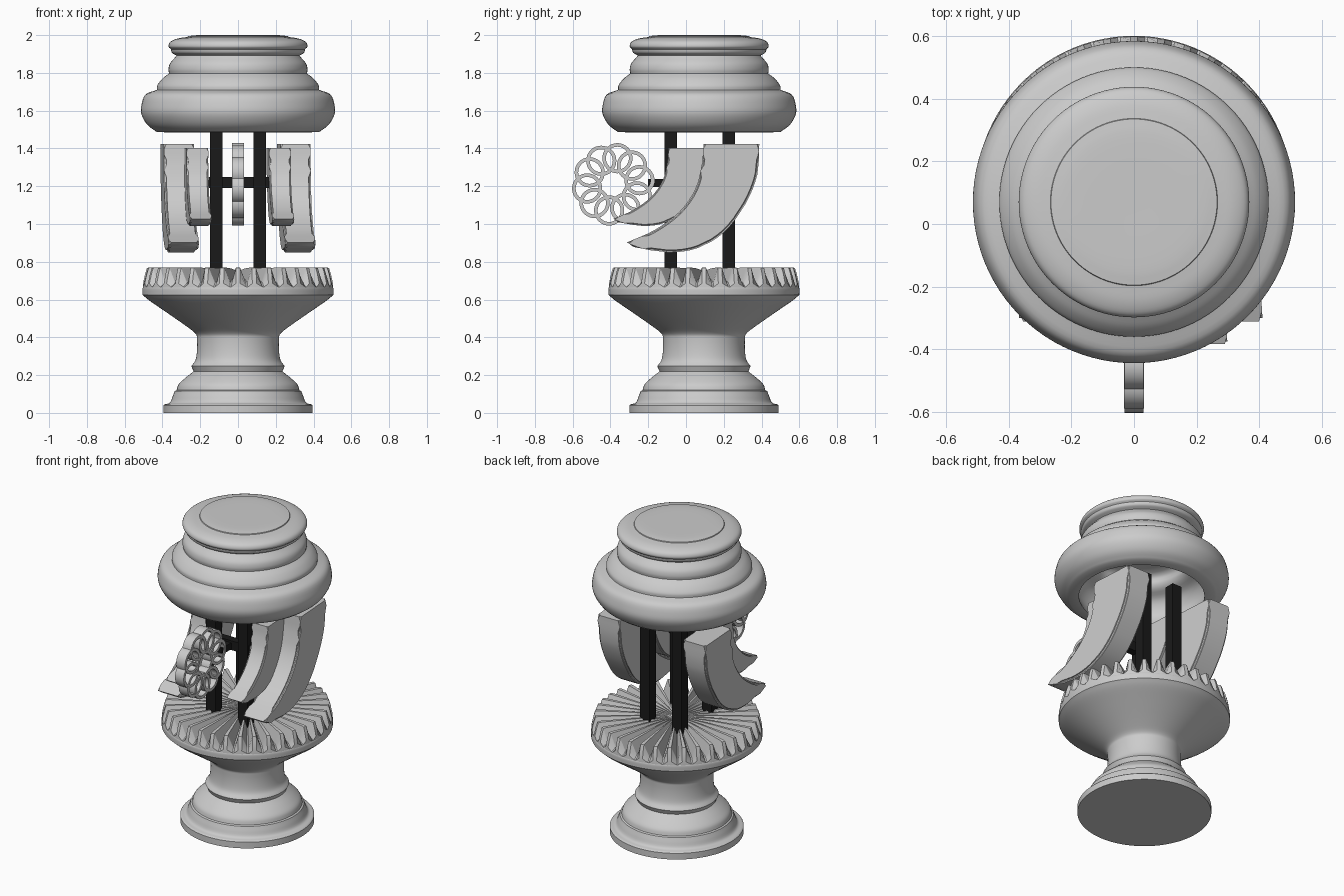
import bpy, bmesh, math
from mathutils import Vector

if "Cube" in bpy.data.objects:
    bpy.data.objects.remove(bpy.data.objects["Cube"])

black = bpy.data.materials.new("black")
black.diffuse_color = (0.01, 0.01, 0.01, 1)
black.use_nodes = True
black.node_tree.nodes["Principled BSDF"].inputs["Base Color"].default_value = black.diffuse_color


def finish(name, bm, angle=35, mat=None):
    bmesh.ops.remove_doubles(bm, verts=bm.verts, dist=1e-5)
    bmesh.ops.recalc_face_normals(bm, faces=bm.faces)
    me = bpy.data.meshes.new(name)
    bm.to_mesh(me)
    bm.free()
    for p in me.polygons:
        p.use_smooth = True
    me.set_sharp_from_angle(angle=math.radians(angle))
    ob = bpy.data.objects.new(name, me)
    bpy.context.collection.objects.link(ob)
    if mat:
        me.materials.append(mat)
    return ob


def spline(pts, n=4):
    """Catmull-Rom curve through the points."""
    if len(pts) < 3:
        return [Vector(p) for p in pts]
    p = [Vector(q) for q in pts]
    p = [2 * p[0] - p[1]] + p + [2 * p[-1] - p[-2]]
    out = []
    for i in range(1, len(p) - 2):
        a, b, c, d = p[i - 1:i + 3]
        for k in range(n):
            t = k / n
            out.append(0.5 * (2 * b + (c - a) * t + (2 * a - 5 * b + 4 * c - d) * t * t
                              + (3 * b - a - 3 * c + d) * t ** 3))
    return out + [p[-2]]


def lathe(name, pieces, y, n=96):
    prof = [q for piece in pieces for q in spline(piece)]
    bm = bmesh.new()
    rings = [[bm.verts.new((max(r, 0) * math.cos(2 * math.pi * i / n),
                            y + max(r, 0) * math.sin(2 * math.pi * i / n), z))
              for i in range(n)] for r, z in prof]
    for a, b in zip(rings, rings[1:]):
        for i in range(n):
            j = (i + 1) % n
            bm.faces.new((a[i], a[j], b[j], b[i]))
    return finish(name, bm)


def box(name, lo, hi, mat):
    bm = bmesh.new()
    bmesh.ops.create_cube(bm, size=1)
    for v in bm.verts:
        v.co = [(l + h) / 2 + c * (h - l) for c, l, h in zip(v.co, lo, hi)]
    return finish(name, bm, mat=mat)


# pedestal and bowl
lathe("pedestal_bowl", [
    [(0, 0), (0.395, 0)],
    [(0.395, 0), (0.395, 0.04)],
    [(0.39, 0.045), (0.36, 0.055), (0.345, 0.09), (0.335, 0.115)],
    [(0.325, 0.12), (0.315, 0.15), (0.285, 0.18), (0.25, 0.208), (0.235, 0.22)],
    [(0.235, 0.22), (0.247, 0.247)],
    [(0.245, 0.25), (0.225, 0.28), (0.217, 0.33), (0.217, 0.39), (0.225, 0.42),
     (0.275, 0.46), (0.39, 0.54), (0.47, 0.595), (0.505, 0.625)],
    [(0.505, 0.625), (0.505, 0.66), (0.495, 0.672)],
    [(0.495, 0.672), (0.47, 0.675)]], 0.095)

# fluted ray disc on top of the bowl
bm = bmesh.new()
rays = 36
steps = [(-0.5, 0), (-0.4, 0), (-0.13, 1), (0.13, 1)]
rows = [(0.0, 0.745, 0.745), (0.08, 0.745, 0.755), (0.25, 0.72, 0.765),
        (0.46, 0.695, 0.77), (0.482, 0.69, 0.768), (0.492, 0.68, 0.735),
        (0.503, 0.667, 0.685), (0.504, 0.655, 0.655)]
rings = []
for r, low, high in rows:
    ring = []
    for i in range(rays):
        for off, up in steps:
            a = 2 * math.pi * (i + off) / rays
            rr = r - (0.012 if not up and 0.4 < r < 0.5 else 0)
            ring.append(bm.verts.new((rr * math.sin(a), 0.095 - rr * math.cos(a),
                                      high if up else low)))
    rings.append(ring)
for a, b in zip(rings, rings[1:]):
    for i in range(len(a)):
        j = (i + 1) % len(a)
        bm.faces.new((a[i], b[i], b[j], a[j]))
finish("ray_disc", bm, 30)

# domed cap, hollow underneath
lathe("cap", [
    [(0, 1.80), (0.24, 1.78), (0.28, 1.72)],
    [(0.30, 1.70), (0.37, 1.66), (0.40, 1.58), (0.37, 1.49)],
    [(0.37, 1.485), (0.43, 1.487)],
    [(0.43, 1.487), (0.48, 1.525), (0.511, 1.58), (0.511, 1.63), (0.49, 1.685), (0.43, 1.71)],
    [(0.43, 1.71), (0.427, 1.735), (0.40, 1.77), (0.365, 1.797)],
    [(0.365, 1.797), (0.368, 1.82), (0.36, 1.85), (0.335, 1.88), (0.325, 1.892)],
    [(0.325, 1.892), (0.348, 1.905), (0.355, 1.92)],
    [(0.355, 1.925), (0.368, 1.94), (0.358, 1.965), (0.32, 1.982), (0.267, 1.99)],
    [(0.265, 1.995), (0.2, 2.0), (0, 2.0)]], 0.07)

# four posts and the cross bars
for x in (-0.115, 0.115):
    for y in (-0.081, 0.226):
        box("post", (x - 0.034, y - 0.033, 0.72), (x + 0.034, y + 0.033, 1.52), black)
box("cross_bar", (-0.165, -0.105, 1.19), (0.165, -0.055, 1.25), black)
box("wheel_bar", (-0.025, -0.2, 1.195), (0.025, -0.07, 1.237), black)

# wheel of interlaced rings
bm = bmesh.new()
count, seg = 10, 32
for k in range(count):
    a = 2 * math.pi * (k + 0.25) / count
    cy, cz = -0.385 + 0.14 * math.cos(a), 1.21 + 0.14 * math.sin(a)
    w = 0.032 - 0.001 * (k % 2)
    sect = [(0.08, -w), (0.08, w), (0.061, w), (0.061, -w)]
    v = [[bm.verts.new((x, cy + r * math.cos(2 * math.pi * i / seg),
                        cz + r * math.sin(2 * math.pi * i / seg))) for r, x in sect]
         for i in range(seg)]
    for i in range(seg):
        for j in range(4):
            bm.faces.new((v[i][j], v[i][(j + 1) % 4],
                          v[(i + 1) % seg][(j + 1) % 4], v[(i + 1) % seg][j]))
finish("ring_wheel", bm)


def blade(name, cx, y0, z0, s):
    """Crescent blade; y0, z0 is the top front corner, s the scale."""
    inner = spline([(0, 0), (-0.01, -0.11), (-0.045, -0.24), (-0.13, -0.36),
                    (-0.26, -0.455), (-0.405, -0.52)])
    outer = spline([(0.295, 0), (0.285, -0.16), (0.22, -0.32), (0.11, -0.465),
                    (-0.03, -0.55), (-0.19, -0.573), (-0.37, -0.545)])
    outer = [outer[round(i * (len(outer) - 1) / (len(inner) - 1))] for i in range(len(inner))]
    bm = bmesh.new()
    h = 0.08 * s
    loops = []
    for a, b in zip(inner, outer):
        loop = []
        for p, x in ((a, -h), (b, -h), (b, h), (a, h)):
            y = y0 + p[0] * s
            loop.append(bm.verts.new((cx + x - 0.065 * (p[0] - 0.15) * s, y, z0 + p[1] * s)))
        loops.append(loop)
    for p, q in zip(loops, loops[1:]):
        for j in range(4):
            bm.faces.new((p[j], p[(j + 1) % 4], q[(j + 1) % 4], q[j]))
    bm.faces.new(loops[0])
    bm.faces.new(loops[-1])
    # round the long edges
    long_edges = [e for e in bm.edges
                  if any(e.verts[0] in (p[j], q[j]) and e.verts[1] in (p[j], q[j])
                         for p, q in zip(loops, loops[1:]) for j in range(4))]
    bmesh.ops.bevel(bm, geom=long_edges, offset=0.018 * s, segments=3, affect='EDGES',
                    clamp_overlap=True)
    finish(name, bm, 40)


# two nested blades on each side
for cx, cs in ((-0.322, -0.222), (0.295, 0.215)):
    blade("large_blade", cx, 0.093, 1.423, 1.0)
    blade("small_blade", cs, -0.092, 1.402, 0.72)
